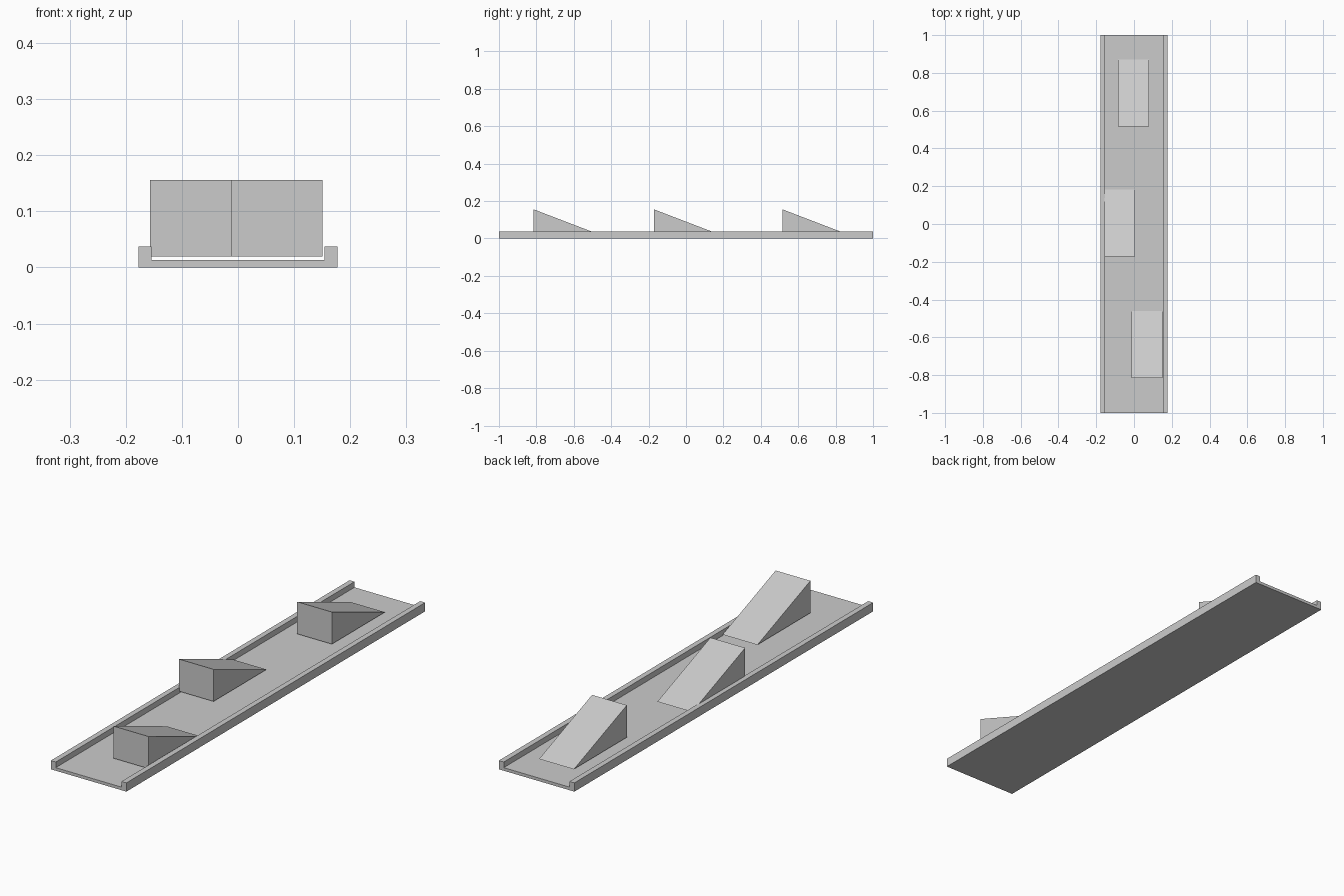
import bpy

if "Cube" in bpy.data.objects:
    bpy.data.objects.remove(bpy.data.objects["Cube"])

grey = bpy.data.materials.new("plain_grey")
grey.diffuse_color = (0.6, 0.6, 0.6, 1)
grey.use_nodes = True
grey.node_tree.nodes["Principled BSDF"].inputs["Base Color"].default_value = grey.diffuse_color


def extrude(name, profile, axis, start, end):
    """Sweep a closed profile along x or y; the profile holds (other axis, z)."""
    def place(p, t):
        return (t, p[0], p[1]) if axis == "x" else (p[0], t, p[1])
    n = len(profile)
    verts = [place(p, t) for t in (start, end) for p in profile]
    faces = [tuple(range(n))[::-1], tuple(range(n, 2 * n))]
    faces += [(i, (i + 1) % n, n + (i + 1) % n, n + i) for i in range(n)]
    if axis == "y":
        faces = [f[::-1] for f in faces]
    mesh = bpy.data.meshes.new(name)
    mesh.from_pydata(verts, [], faces)
    mesh.materials.append(grey)
    obj = bpy.data.objects.new(name, mesh)
    bpy.context.collection.objects.link(obj)
    return obj


# Track: shallow channel with a raised rail on each side
W, IN, FLOOR, RAIL = 0.177, 0.154, 0.013, 0.037
extrude("track", [(-W, 0), (W, 0), (W, RAIL), (IN, RAIL), (IN, FLOOR),
                  (-IN, FLOOR), (-IN, RAIL), (-W, RAIL)], "y", -1, 1)

# Ramps: wedges with a steep front, hovering just above the track floor
LENGTH, WIDTH, LOW, HIGH = 0.355, 0.163, 0.02, 0.156
for name, x, y in (("front_ramp", 0.069, -0.815),
                   ("middle_ramp", -0.0755, -0.172),
                   ("back_ramp", -0.002, 0.515)):
    extrude(name, [(y, LOW), (y + LENGTH, LOW), (y, HIGH)],
            "x", x - WIDTH / 2, x + WIDTH / 2)
